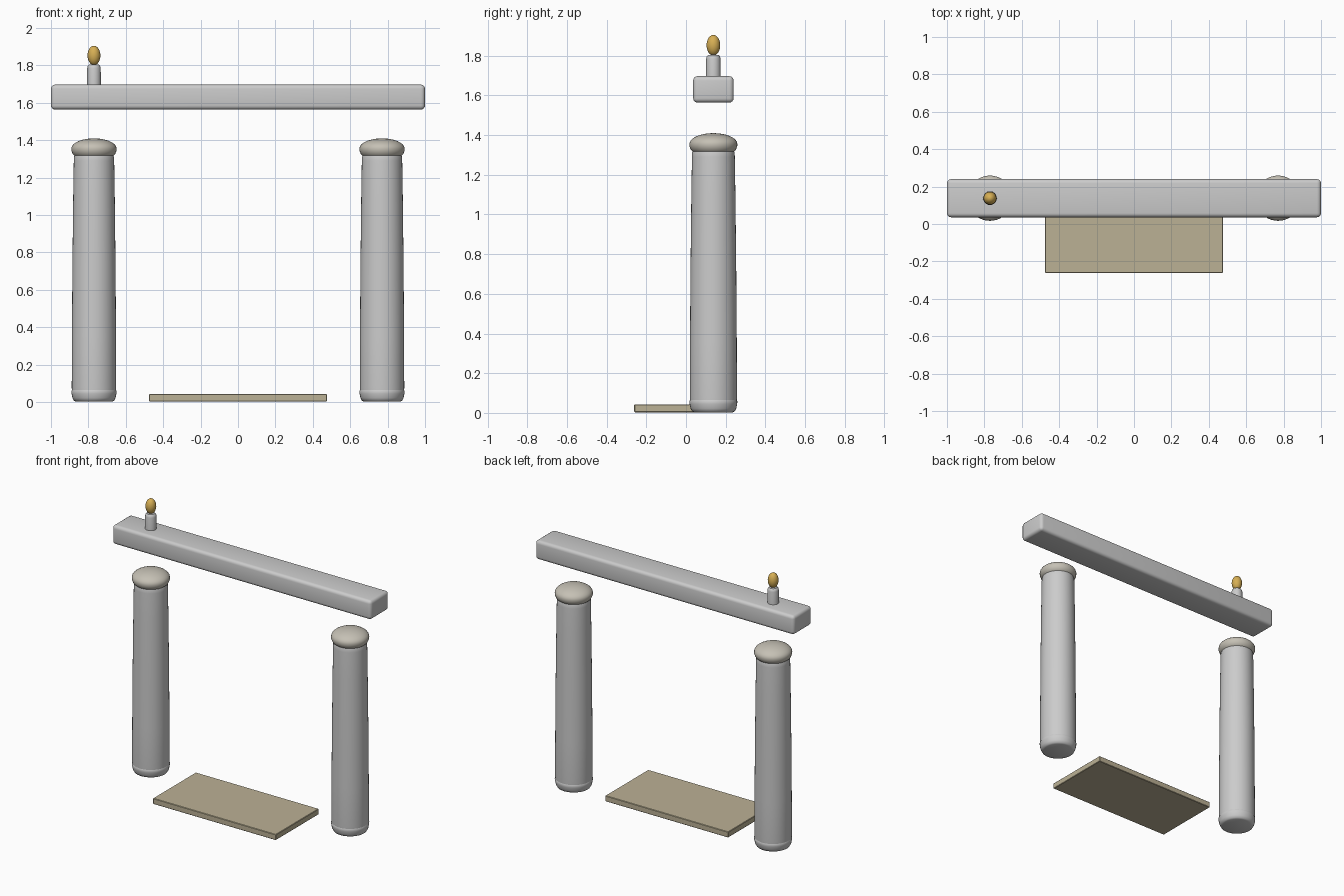
import bpy, bmesh, math

if "Cube" in bpy.data.objects:
    bpy.data.objects.remove(bpy.data.objects["Cube"])

YC = 0.138   # depth of the columns and beam
XC = 0.77    # sideways offset of the columns


def material(name, rgb):
    m = bpy.data.materials.new(name)
    m.diffuse_color = (*rgb, 1)
    m.use_nodes = True
    m.node_tree.nodes["Principled BSDF"].inputs["Base Color"].default_value = m.diffuse_color
    return m


stone_warm = material("warm_stone", (0.56, 0.53, 0.46))
sand = material("sand", (0.50, 0.44, 0.30))
gold = material("gold", (0.68, 0.43, 0.09))


def finish(ob, mat=None, angle=40):
    if mat:
        ob.data.materials.append(mat)
    if angle:
        bpy.ops.object.select_all(action='DESELECT')
        ob.select_set(True)
        bpy.context.view_layer.objects.active = ob
        bpy.ops.object.shade_smooth_by_angle(angle=math.radians(angle))
    return ob


def lathe(name, profile, x, y, mat=None, sides=40):
    """Solid of revolution from (radius, z) points; radius 0 makes a pole."""
    bm = bmesh.new()
    rings = []
    for r, z in profile:
        n = sides if r > 0 else 1
        rings.append([bm.verts.new((r * math.cos(2 * math.pi * i / sides),
                                    r * math.sin(2 * math.pi * i / sides), z))
                      for i in range(n)])
    for a, b in zip(rings, rings[1:]):
        for i in range(sides):
            j = (i + 1) % sides
            quad = [a[i % len(a)], a[j % len(a)], b[j % len(b)], b[i % len(b)]]
            bm.faces.new(list(dict.fromkeys(quad)))
    bmesh.ops.recalc_face_normals(bm, faces=bm.faces)
    me = bpy.data.meshes.new(name)
    bm.to_mesh(me)
    bm.free()
    ob = bpy.data.objects.new(name, me)
    ob.location = (x, y, 0)
    bpy.context.collection.objects.link(ob)
    return finish(ob, mat)


def box(name, lo, hi, bevel, segments, mat=None, angle=None):
    bpy.ops.mesh.primitive_cube_add(size=1, location=[(a + b) / 2 for a, b in zip(lo, hi)])
    ob = bpy.context.object
    ob.name = name
    ob.scale = [b - a for a, b in zip(lo, hi)]
    bpy.ops.object.transform_apply(location=False, rotation=False, scale=True)
    mod = ob.modifiers.new("bevel", 'BEVEL')
    mod.width, mod.segments = bevel, segments
    bpy.ops.object.modifier_apply(modifier=mod.name)
    return finish(ob, mat, angle)


# Tapered columns with a rounded foot and a domed cap
foot = [(0, 0.002), (0.095, 0.002), (0.107, 0.007), (0.115, 0.022), (0.120, 0.045),
        (0.121, 0.058), (0.116, 0.068), (0, 0.068)]
shaft = [(0, 0.05), (0.117, 0.05), (0.119, 0.075), (0.118, 0.35), (0.115, 0.75),
         (0.111, 1.1), (0.108, 1.29), (0.107, 1.31), (0.103, 1.322), (0, 1.324)]
cap = [(0, 1.316), (0.104, 1.317), (0.113, 1.325), (0.120, 1.342), (0.121, 1.355)]
cap += [(0.121 * math.cos(t * math.pi / 16), 1.355 + 0.055 * math.sin(t * math.pi / 16))
        for t in range(1, 8)] + [(0, 1.41)]
for side, x in (("left", -XC), ("right", XC)):
    lathe(side + "_column_foot", foot, x, YC)
    lathe(side + "_column_shaft", shaft, x, YC)
    lathe(side + "_column_cap", cap, x, YC, stone_warm)

# Rounded crossbeam floating above the columns
box("crossbeam", (-1, YC - 0.102, 1.564), (1, YC + 0.102, 1.697), 0.022, 4, None, 40)

# Threshold slab between the columns
box("threshold_slab", (-0.475, -0.261, 0.003), (0.475, 0.213, 0.043), 0.003, 1, sand)

# Candle and flame on the left end of the beam
candle = [(0, 1.68), (0.037, 1.68), (0.036, 1.785), (0.033, 1.797), (0.026, 1.804), (0, 1.806)]
lathe("candle", candle, -XC, YC, None, 24)
flame = [(0, 1.802)]
flame += [(0.0345 * math.sin(t * math.pi / 12), 1.853 - 0.052 * math.cos(t * math.pi / 12))
          for t in range(1, 12)] + [(0, 1.905)]
lathe("flame", flame, -XC, YC, gold, 24)
